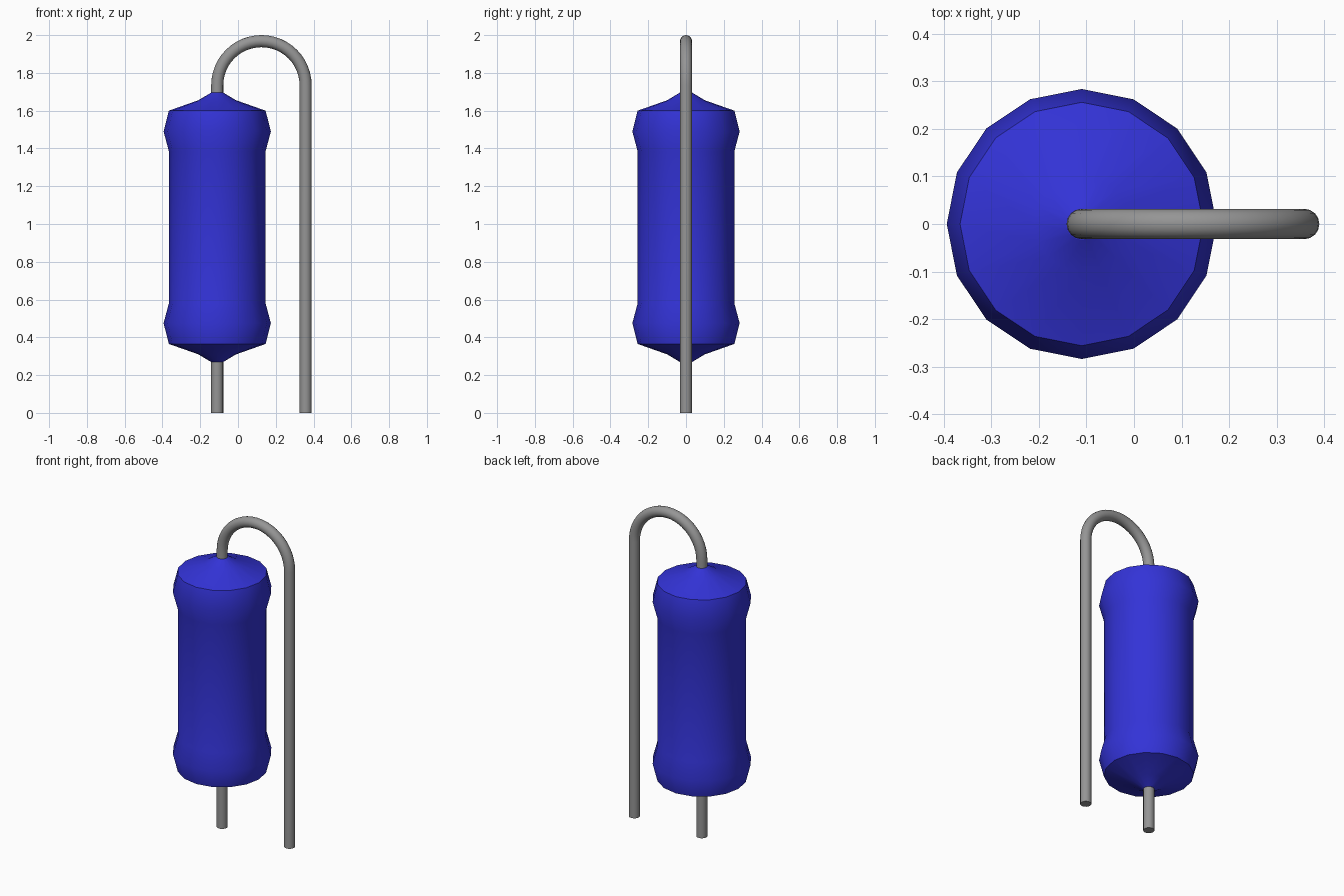
import bpy, math

cube = bpy.data.objects.get("Cube")
if cube:
    bpy.data.objects.remove(cube, do_unlink=True)

BODY_X, LEAD_X, WIRE_R = -0.11, 0.358, 0.032


def material(name, rgb):
    m = bpy.data.materials.new(name)
    m.use_nodes = True
    color = (*rgb, 1.0)
    m.diffuse_color = color
    m.node_tree.nodes["Principled BSDF"].inputs["Base Color"].default_value = color
    return m


def build(name, rings, mat):
    """Skin a list of equal-sized vertex rings, cap both ends."""
    n = len(rings[0])
    verts = [v for ring in rings for v in ring]
    faces = [(i * n + j, i * n + (j + 1) % n, (i + 1) * n + (j + 1) % n, (i + 1) * n + j)
             for i in range(len(rings) - 1) for j in range(n)]
    faces += [tuple(reversed(range(n))), tuple(range(len(verts) - n, len(verts)))]
    mesh = bpy.data.meshes.new(name)
    mesh.from_pydata(verts, [], faces)
    mesh.materials.append(mat)
    obj = bpy.data.objects.new(name, mesh)
    bpy.context.collection.objects.link(obj)
    bpy.ops.object.select_all(action='DESELECT')
    obj.select_set(True)
    bpy.context.view_layer.objects.active = obj
    bpy.ops.object.shade_smooth_by_angle(angle=math.radians(30))
    return obj


def wire(name, path, mat, sides=16):
    """Round wire along (x, z, heading) stations, heading measured from +x towards +z."""
    rings = []
    for x, z, h in path:
        ring = []
        for j in range(sides):
            a = 2 * math.pi * j / sides
            u, v = WIRE_R * math.cos(a), WIRE_R * math.sin(a)
            ring.append((x + u * math.sin(h), v, z - u * math.cos(h)))
        rings.append(ring)
    return build(name, rings, mat)


blue = material("body blue", (0.033, 0.033, 0.68))
grey = material("lead grey", (0.30, 0.30, 0.30))

# Body: lathed half profile (radius, z), mirrored about its middle
half = [(0.033, 0.27), (0.10, 0.31), (0.256, 0.365), (0.284, 0.475), (0.256, 0.58)]
MID = 0.9825
profile = half + [(r, 2 * MID - z) for r, z in reversed(half)]
SIDES = 16
build("resistor_body",
      [[(BODY_X + r * math.cos(2 * math.pi * j / SIDES),
         r * math.sin(2 * math.pi * j / SIDES), z) for j in range(SIDES)]
       for r, z in profile], blue)

# Lower lead: straight stub entering the body
up = math.pi / 2
wire("lower_lead", [(BODY_X, 0.0, up), (BODY_X, 0.30, up)], grey)

# Upper lead: leaves the top, bends over in a half circle and runs down
cx, R = (BODY_X + LEAD_X) / 2, (LEAD_X - BODY_X) / 2
z0 = 2.0 - WIRE_R - R
path = [(BODY_X, 1.66, up)]
for i in range(25):
    a = math.pi * (1 - i / 24)
    path.append((cx + R * math.cos(a), z0 + R * math.sin(a), a - up))
path.append((LEAD_X, 0.0, -up))
wire("upper_lead", path, grey)
